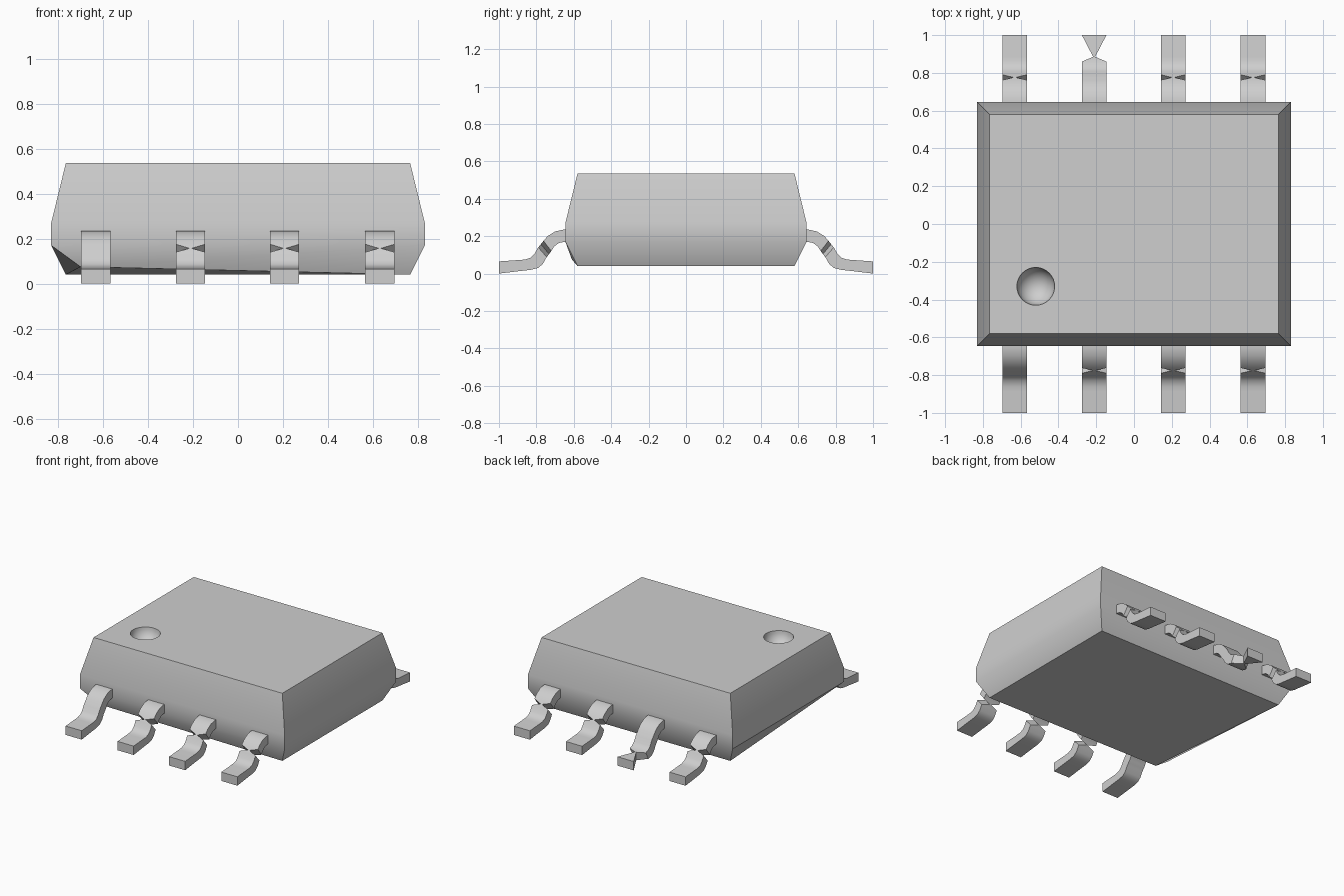
import bpy, bmesh, math

if "Cube" in bpy.data.objects:
    bpy.data.objects.remove(bpy.data.objects["Cube"])

grey = bpy.data.materials.new("plain grey")
grey.diffuse_color = (0.62, 0.62, 0.62, 1)
grey.use_nodes = True
grey.node_tree.nodes["Principled BSDF"].inputs["Base Color"].default_value = grey.diffuse_color


def finish(bm, name):
    """Turn a bmesh into a named object."""
    bmesh.ops.recalc_face_normals(bm, faces=bm.faces[:])
    me = bpy.data.meshes.new(name)
    bm.to_mesh(me)
    bm.free()
    me.materials.append(grey)
    ob = bpy.data.objects.new(name, me)
    bpy.context.collection.objects.link(ob)
    return ob


def loft(rings, name):
    """Join rings of four points into a closed solid."""
    bm = bmesh.new()
    loops = [[bm.verts.new(p) for p in r] for r in rings]
    for a, b in zip(loops, loops[1:]):
        for i in range(4):
            j = (i + 1) % 4
            bm.faces.new((a[i], a[j], b[j], b[i]))
    bm.faces.new(loops[0][::-1])
    bm.faces.new(loops[-1])
    return finish(bm, name)


def smooth(ob):
    bpy.ops.object.select_all(action='DESELECT')
    ob.select_set(True)
    bpy.context.view_layer.objects.active = ob
    bpy.ops.object.shade_smooth_by_angle(angle=math.radians(30))


def rect(x, y, z):
    return [(-x, -y, z), (x, -y, z), (x, y, z), (-x, y, z)]


# Package body: drafted block with one displaced lower front corner
bottom = rect(0.765, 0.58, 0.04)
bottom[0] = (-0.70, -0.61, 0.075)
body = loft([bottom, rect(0.83, 0.645, 0.17), rect(0.83, 0.645, 0.27),
             rect(0.765, 0.58, 0.535)], "package_body")

# Round dimple in the top face
bpy.ops.mesh.primitive_uv_sphere_add(segments=32, ring_count=16, radius=0.1,
                                     location=(-0.52, -0.33, 0.5351))
cutter = bpy.context.object
cutter.name = "dimple_cutter"
cutter.hide_render = True
cutter.data.materials.append(grey)
cut = body.modifiers.new("dimple", 'BOOLEAN')
cut.operation = 'DIFFERENCE'
cut.object = cutter
cut.solver = 'EXACT'
bpy.context.view_layer.objects.active = body
bpy.ops.object.modifier_apply(modifier=cut.name)
bpy.data.objects.remove(cutter)
smooth(body)

# Bent pin sections: top y, top z, bottom y, bottom z
SECTIONS = [
    (0.60, 0.235, 0.60, 0.17), (0.655, 0.235, 0.65, 0.17),
    (0.70, 0.225, 0.68, 0.163), (0.74, 0.20, 0.705, 0.145),
    (0.762, 0.175, 0.72, 0.12), (0.776, 0.157, 0.732, 0.104),
    (0.79, 0.14, 0.745, 0.088), (0.81, 0.105, 0.765, 0.052),
    (0.83, 0.085, 0.79, 0.03), (0.86, 0.075, 0.83, 0.02),
    (0.885, 0.073, 0.885, 0.014), (1.0, 0.065, 1.0, 0.0),
]
NECK, FOOT = 5, 10   # sections that may be pinched to a thin waist


def pin(x, side, pinch, name):
    rings = []
    for i, (ty, tz, by, bz) in enumerate(SECTIONS):
        w = 0.065 * (0.08 if i == pinch else 1)
        rings.append([(x - w, side * ty, tz), (x + w, side * ty, tz),
                      (x + w, side * by, bz), (x - w, side * by, bz)])
    smooth(loft(rings, name))


# Two rows of four pins
PIN_X = (-0.632, -0.211, 0.207, 0.63)
for row, side, pinches in (("front", -1, (None, NECK, NECK, NECK)),
                           ("back", 1, (NECK, FOOT, NECK, NECK))):
    for n, (x, p) in enumerate(zip(PIN_X, pinches), 1):
        pin(x, side, p, f"{row}_pin_{n}")
